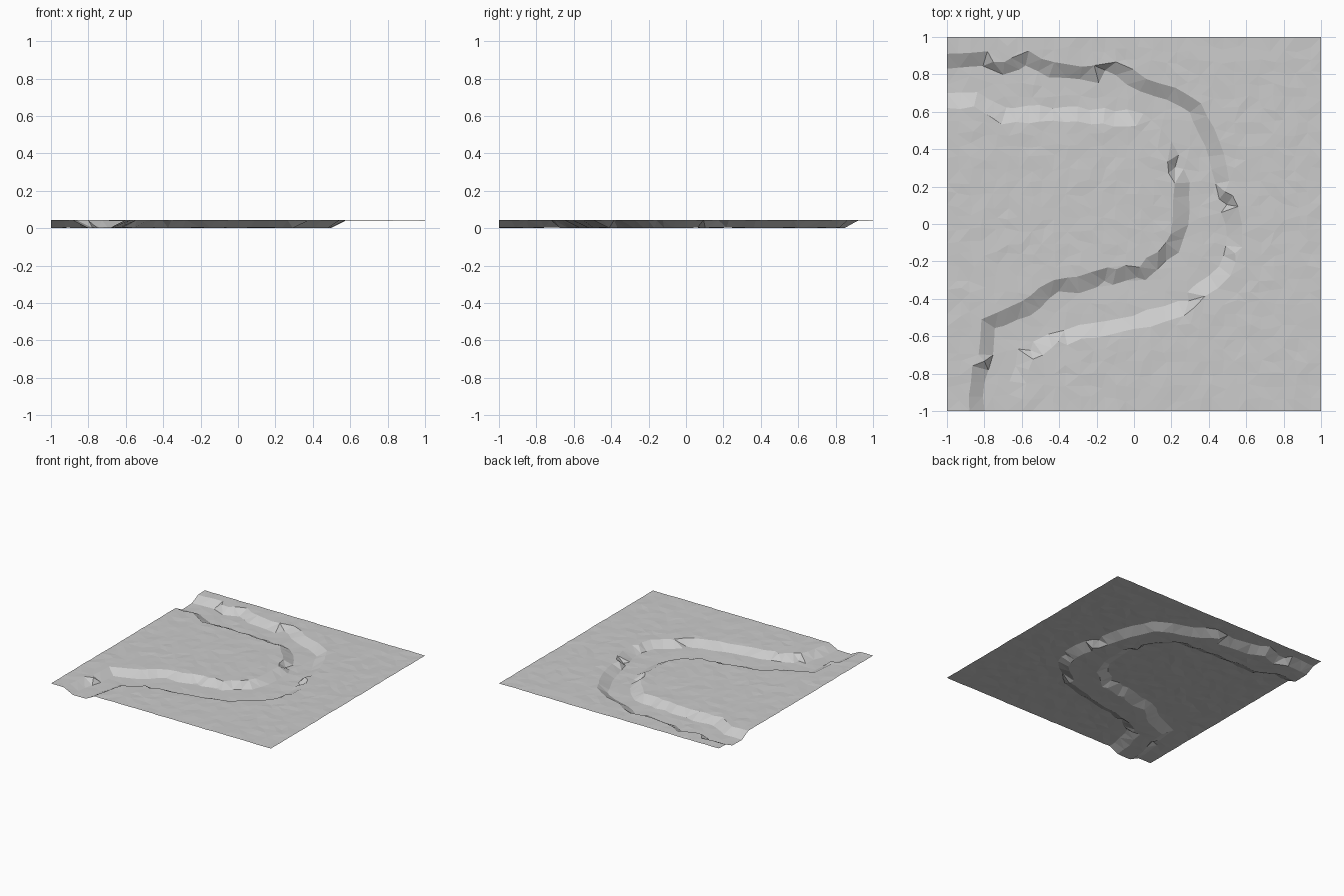
import bpy
import bmesh
import random
from mathutils import Vector
from mathutils.geometry import delaunay_2d_cdt
from mathutils.kdtree import KDTree

random.seed(4)
TOP, BED = 0.043, 0.002
HALF_WALL = 0.04
STEP = 0.065

if "Cube" in bpy.data.objects:
    bpy.data.objects.remove(bpy.data.objects["Cube"], do_unlink=True)

# Middle lines of the two banks, from the left edge round the bend to the front edge
outer_bank = [(-1, .87), (-.8, .88), (-.7, .83), (-.57, .88), (-.44, .82), (-.2, .8),
              (-.1, .83), (.05, .74), (.2, .7), (.33, .62), (.39, .5), (.46, .3),
              (.49, .15), (.53, 0), (.53, -.12), (.49, -.25), (.36, -.36), (.25, -.45),
              (0, -.53), (-.2, -.56), (-.45, -.62), (-.58, -.7), (-.62, -.85), (-.64, -1)]
inner_bank = [(-1, .66), (-.85, .66), (-.7, .58), (-.5, .59), (-.3, .58), (-.1, .57),
              (.03, .56), (.11, .48), (.21, .36), (.25, .22), (.25, 0), (.2, -.13),
              (.05, -.26), (-.13, -.28), (-.3, -.33), (-.42, -.33), (-.58, -.45),
              (-.78, -.53), (-.8, -.7), (-.84, -.85), (-.84, -1)]

points, heights, edges = [], [], []


def jitter(amount):
    return random.uniform(-amount, amount)


def add_point(co, z):
    points.append(Vector(co))
    heights.append(z + jitter(0.002))


def resample(path):
    """Split long segments so the bank breaks into even facets."""
    result = [Vector(path[0])]
    for a, b in zip(path, path[1:]):
        a, b = Vector(a), Vector(b)
        count = max(1, round((b - a).length / 0.075))
        for i in range(1, count + 1):
            result.append(a.lerp(b, i / count))
    return result


def add_bank(path, left_z, right_z):
    """Add a rim line and a foot line on either side of the bank."""
    mids = resample(path)
    last = len(mids) - 1
    for side, z in ((1, left_z), (-1, right_z)):
        for i, mid in enumerate(mids):
            if i == 0:
                along = Vector((1, 0))
            elif i == last:
                along = Vector((0, -1))
            else:
                along = (mids[i + 1] - mids[i - 1]).normalized()
            normal = Vector((-along.y, along.x))
            co = mid + normal * side * HALF_WALL
            if 0 < i < last:
                co += Vector((jitter(0.009), jitter(0.009)))
            if i:
                edges.append((len(points) - 1, len(points)))
            add_point(co, z)


add_bank(outer_bank, TOP, BED)
add_bank(inner_bank, BED, TOP)

# Plateau and river bed points take the level of the nearest bank line
bank_tree = KDTree(len(points))
for i, p in enumerate(points):
    bank_tree.insert(p.to_3d(), i)
bank_tree.balance()
cells = round(2 / STEP)
for i in range(cells + 1):
    for j in range(cells + 1):
        co = Vector((2 * i / cells - 1, 2 * j / cells - 1))
        if 0 < i < cells:
            co.x += jitter(0.016)
        if 0 < j < cells:
            co.y += jitter(0.016)
        _, near, distance = bank_tree.find(co.to_3d())
        if distance > 0.045:
            add_point(co, TOP if heights[near] > HALF_WALL / 2 else BED)

# Triangulate, then lift every point to its level
flat, _, faces, *_ = delaunay_2d_cdt(points, edges, [], 0, 1e-5)
level_tree = KDTree(len(points))
for i, p in enumerate(points):
    level_tree.insert(p.to_3d(), i)
level_tree.balance()

bm = bmesh.new()
verts = [bm.verts.new((p.x, p.y, heights[level_tree.find(p.to_3d())[1]])) for p in flat]
for face in faces:
    bm.faces.new([verts[i] for i in face])
bm.normal_update()
mesh = bpy.data.meshes.new("riverbed_terrain")
bm.to_mesh(mesh)
bm.free()

# One plain grey for the ground
grey = bpy.data.materials.new("ground_grey")
grey.use_nodes = True
colour = (0.6, 0.6, 0.6, 1)
grey.diffuse_color = colour
grey.node_tree.nodes["Principled BSDF"].inputs["Base Color"].default_value = colour
mesh.materials.append(grey)

terrain = bpy.data.objects.new("riverbed_terrain", mesh)
bpy.context.collection.objects.link(terrain)
